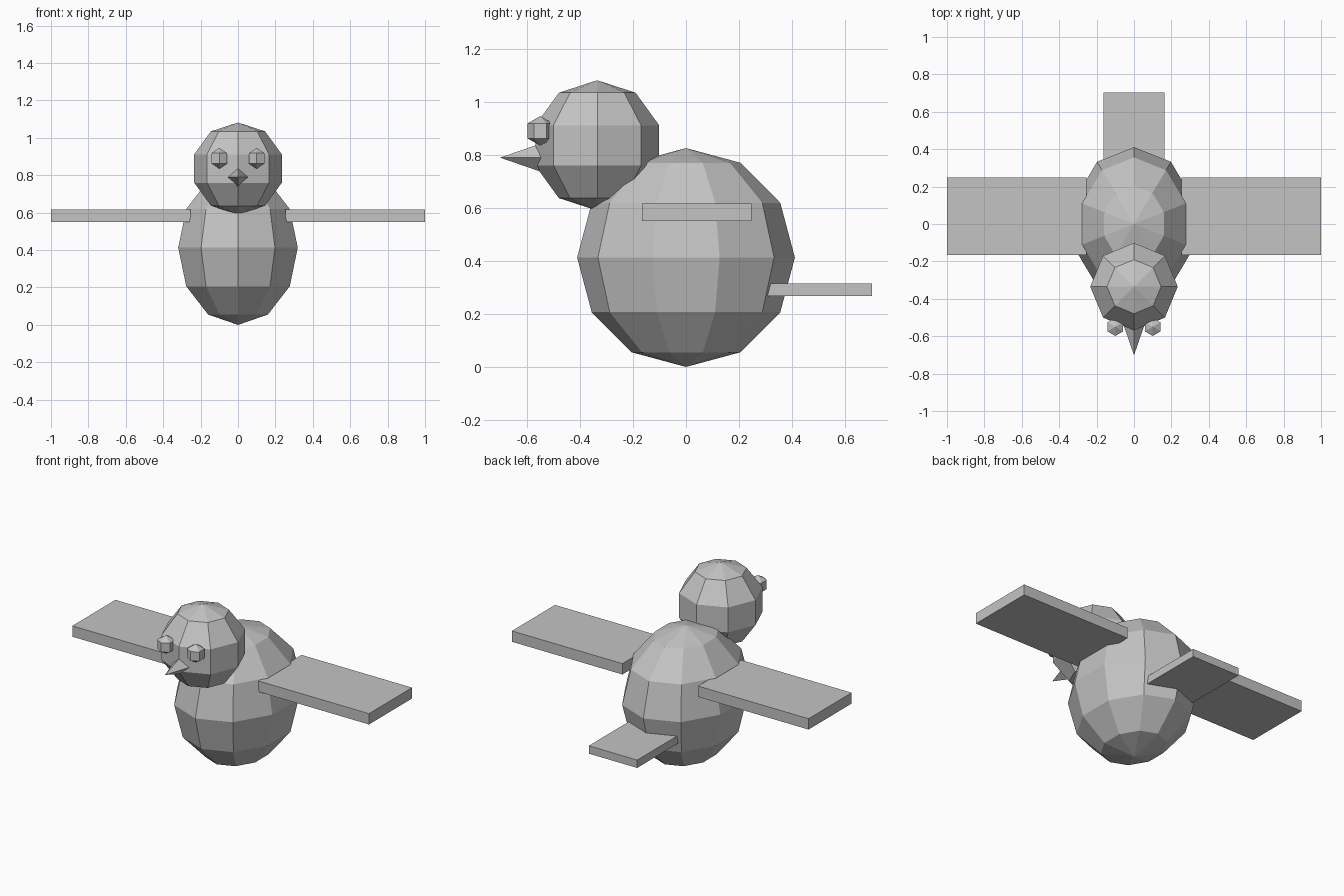
import bpy
import bmesh
from math import radians
from mathutils import Matrix, Vector

cube = bpy.data.objects.get("Cube")
if cube:
    bpy.data.objects.remove(cube, do_unlink=True)

# One plain grey for the whole bird
GREY = (0.55, 0.55, 0.55, 1.0)
grey = bpy.data.materials.new("plain_grey")
grey.use_nodes = True
grey.diffuse_color = GREY
grey.node_tree.nodes["Principled BSDF"].inputs["Base Color"].default_value = GREY


def finish(name, bm):
    bmesh.ops.recalc_face_normals(bm, faces=bm.faces)
    mesh = bpy.data.meshes.new(name)
    bm.to_mesh(mesh)
    bm.free()
    mesh.materials.append(grey)
    obj = bpy.data.objects.new(name, mesh)
    bpy.context.collection.objects.link(obj)
    return obj


def ball(name, centre, radii, segments, rings):
    bm = bmesh.new()
    place = Matrix.Translation(centre) @ Matrix.Diagonal((*radii, 1))
    bmesh.ops.create_uvsphere(bm, u_segments=segments, v_segments=rings,
                              radius=1, matrix=place)
    return finish(name, bm)


def slab(name, low, high):
    low, high = Vector(low), Vector(high)
    bm = bmesh.new()
    place = Matrix.Translation((low + high) / 2) @ Matrix.Diagonal((*(high - low), 1))
    bmesh.ops.create_cube(bm, size=1, matrix=place)
    return finish(name, bm)


# Body and head
ball("body", (0, 0, 0.413), (0.336, 0.411, 0.413), 10, 6)
ball("head", (0, -0.335, 0.836), (0.246, 0.246, 0.246), 8, 5)

# Eyes and wings on both sides
for side, sign in (("left", 1), ("right", -1)):
    ball(side + "_eye", (0.1 * sign, -0.55, 0.891), (0.056, 0.056, 0.056), 6, 3)
    inner, outer = sorted((0.255 * sign, sign))
    slab(side + "_wing", (inner, -0.167, 0.551), (outer, 0.248, 0.617))

# Tail
slab("tail", (-0.163, 0.29, 0.267), (0.163, 0.703, 0.315))

# Beak: four-sided cone pointing forward
bm = bmesh.new()
bmesh.ops.create_cone(bm, cap_ends=True, segments=4, radius1=0.069, radius2=0, depth=0.2,
                      matrix=Matrix.Translation((0, -0.602, 0.79))
                      @ Matrix.Rotation(radians(90), 4, "X"))
bmesh.ops.remove_doubles(bm, verts=bm.verts, dist=0.0001)
finish("beak", bm)
